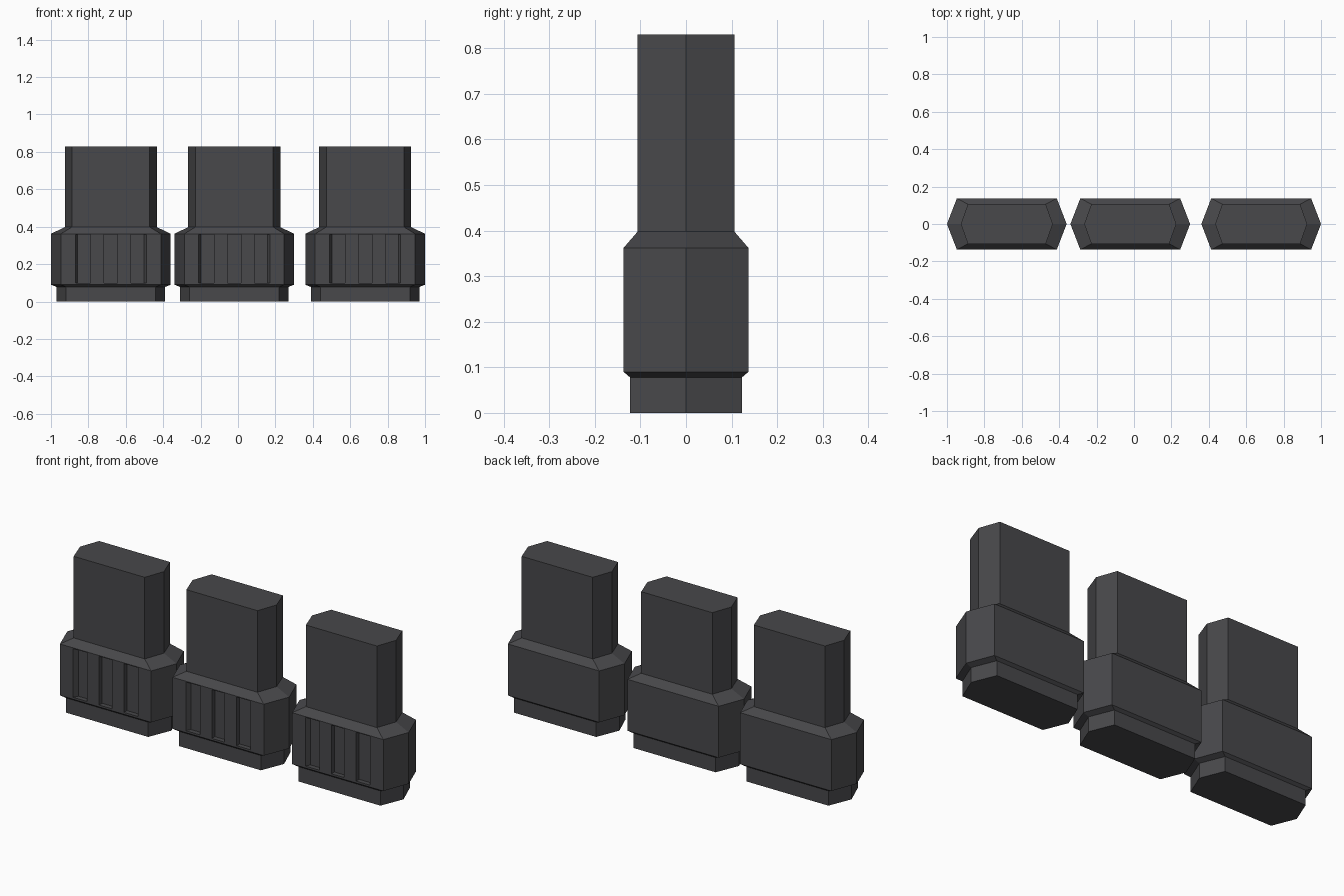
import bpy, bmesh

if "Cube" in bpy.data.objects:
    bpy.data.objects.remove(bpy.data.objects["Cube"])

mat = bpy.data.materials.new("charcoal_grey")
mat.diffuse_color = (0.065, 0.065, 0.070, 1)
mat.use_nodes = True
mat.node_tree.nodes["Principled BSDF"].inputs["Base Color"].default_value = mat.diffuse_color


def loft(bm, rings):
    """Join a stack of equal-length point rings into a closed solid."""
    loops = [[bm.verts.new(p) for p in ring] for ring in rings]
    n = len(loops[0])
    for a, b in zip(loops, loops[1:]):
        for i in range(n):
            j = (i + 1) % n
            bm.faces.new((a[i], a[j], b[j], b[i]))
    bm.faces.new(loops[0][::-1])
    bm.faces.new(loops[-1])


def make_object(name, bm):
    bmesh.ops.recalc_face_normals(bm, faces=bm.faces)
    me = bpy.data.meshes.new(name)
    bm.to_mesh(me)
    bm.free()
    me.materials.append(mat)
    ob = bpy.data.objects.new(name, me)
    bpy.context.collection.objects.link(ob)
    return ob


def hexagon(tip, flat, half_y, z):
    return [(-tip, 0, z), (-flat, -half_y, z), (flat, -half_y, z),
            (tip, 0, z), (flat, half_y, z), (-flat, half_y, z)]


# Stepped six-sided body: foot, wide collar, narrow upper block
BASE = (0.29, 0.24, 0.123)
COLLAR = (0.32, 0.267, 0.137)
UPPER = (0.246, 0.208, 0.106)
bm = bmesh.new()
loft(bm, [hexagon(*s, z) for s, z in
          ((BASE, 0), (BASE, 0.078), (COLLAR, 0.09),
           (COLLAR, 0.362), (UPPER, 0.398), (UPPER, 0.83))])
body = make_object("left_block", bm)

# Three vertical grip slots in the front; the outer walls slope inward
DEPTH, OUT = 0.025, 0.02
Y0, Y1 = -0.137 - OUT, -0.137 + DEPTH
SLOPE = 0.013 / DEPTH
bm = bmesh.new()
for lo, hi, slope_lo, slope_hi in ((-0.19, -0.108, 1, 0),
                                   (-0.037, 0.037, 0, 0),
                                   (0.108, 0.19, 0, 1)):
    a, b = slope_lo * SLOPE, slope_hi * SLOPE
    loft(bm, [[(lo - a * OUT, Y0, z), (hi + b * OUT, Y0, z),
               (hi - b * DEPTH, Y1, z), (lo + a * DEPTH, Y1, z)]
              for z in (0.10, 0.358)])
cutter = make_object("slot_cutter", bm)
cutter.hide_render = True

mod = body.modifiers.new("slots", 'BOOLEAN')
mod.operation = 'DIFFERENCE'
mod.solver = 'EXACT'
mod.object = cutter
bpy.context.view_layer.objects.active = body
bpy.ops.object.modifier_apply(modifier=mod.name)
bpy.data.objects.remove(cutter)

# Row of three identical blocks
body.location.x = -0.68
for name, x in (("middle_block", -0.02), ("right_block", 0.68)):
    ob = bpy.data.objects.new(name, body.data)
    ob.location.x = x
    bpy.context.collection.objects.link(ob)
